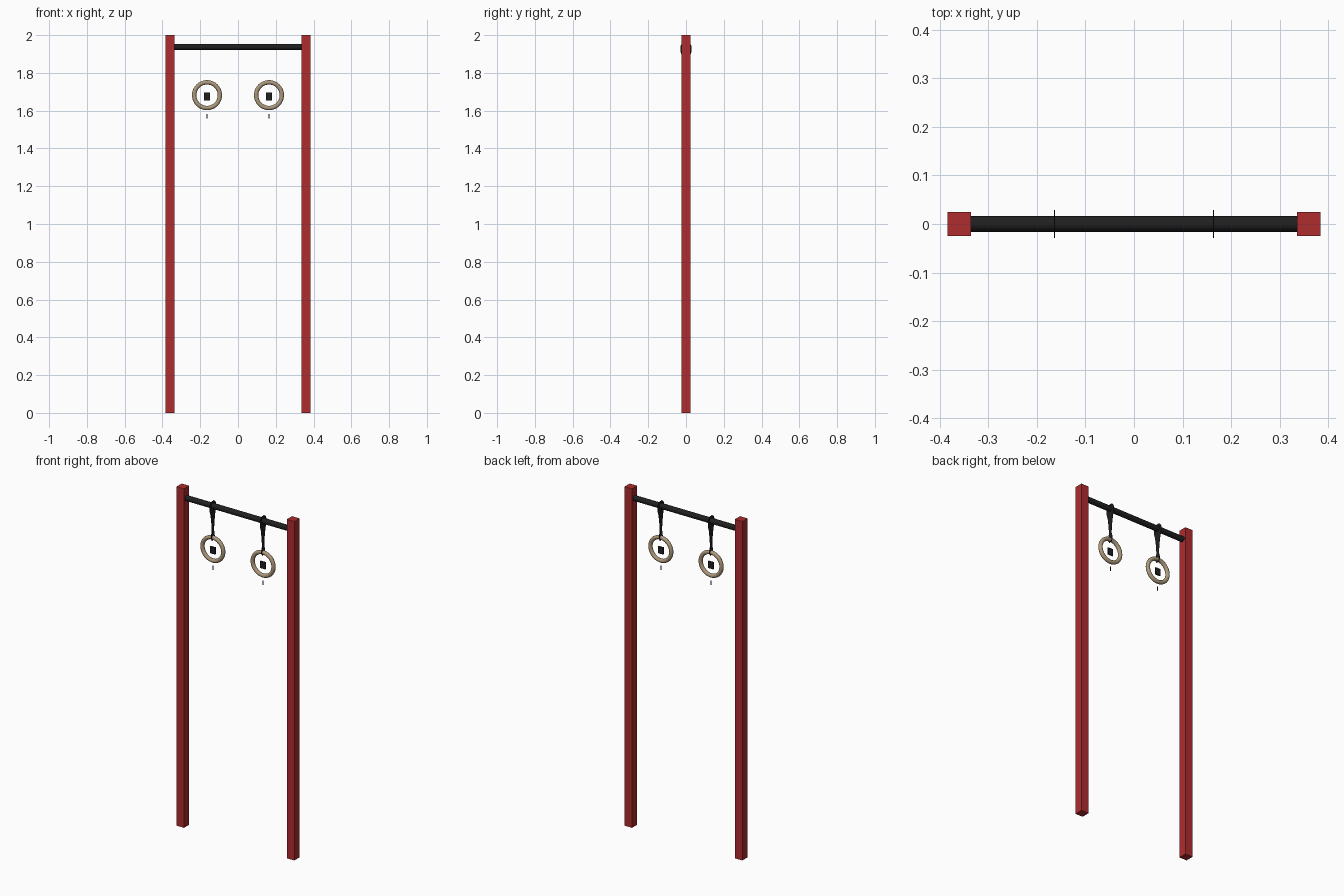
import bpy, bmesh, math

if "Cube" in bpy.data.objects:
    bpy.data.objects.remove(bpy.data.objects["Cube"])


def material(name, color):
    m = bpy.data.materials.new(name)
    m.diffuse_color = (*color, 1)
    m.use_nodes = True
    m.node_tree.nodes["Principled BSDF"].inputs["Base Color"].default_value = m.diffuse_color
    return m


RED = material("red paint", (0.42, 0.025, 0.027))
BLACK = material("black", (0.014, 0.014, 0.014))
WOOD = material("pale wood", (0.42, 0.32, 0.20))


def box(name, center, size, mat):
    bpy.ops.mesh.primitive_cube_add(size=1, location=center)
    ob = bpy.context.object
    ob.name = name
    ob.scale = size
    bpy.ops.object.transform_apply(location=False, rotation=False, scale=True)
    ob.data.materials.append(mat)
    return ob


def smooth(ob, mat):
    ob.data.materials.append(mat)
    bpy.ops.object.shade_smooth_by_angle(angle=math.radians(40))


# Strap outline: half width and height, wide round the bar and round the ring
STRAP = [(0.010, 1.966), (0.022, 1.958), (0.029, 1.943), (0.029, 1.912),
         (0.021, 1.885), (0.014, 1.84), (0.010, 1.79), (0.016, 1.768),
         (0.017, 1.748), (0.009, 1.733)]


def strap(name, x, mat):
    outline = STRAP + [(-y, z) for y, z in reversed(STRAP)]
    bm = bmesh.new()
    face = bm.faces.new([bm.verts.new((x - 0.0007, y, z)) for y, z in outline])
    ext = bmesh.ops.extrude_face_region(bm, geom=[face])
    verts = [g for g in ext["geom"] if isinstance(g, bmesh.types.BMVert)]
    bmesh.ops.translate(bm, verts=verts, vec=(0.0014, 0, 0))
    bmesh.ops.recalc_face_normals(bm, faces=bm.faces)
    me = bpy.data.meshes.new(name)
    bm.to_mesh(me)
    bm.free()
    me.materials.append(mat)
    bpy.context.collection.objects.link(bpy.data.objects.new(name, me))


# Cross bar between the posts
bpy.ops.mesh.primitive_cylinder_add(vertices=32, radius=0.016, depth=0.68,
                                    location=(0, 0, 1.937),
                                    rotation=(0, math.pi / 2, 0))
bpy.context.object.name = "cross_bar"
smooth(bpy.context.object, BLACK)

for side, s in (("left", -1), ("right", 1)):
    # Square upright post
    box(side + "_post", (s * 0.36, 0, 1), (0.049, 0.049, 2), RED)

    # Hanging ring and its strap
    x = s * 0.164
    bpy.ops.mesh.primitive_torus_add(major_radius=0.068, minor_radius=0.0115,
                                     major_segments=48, minor_segments=16,
                                     location=(x, 0, 1.682),
                                     rotation=(math.pi / 2, 0, 0))
    bpy.context.object.name = side + "_ring"
    smooth(bpy.context.object, WOOD)
    strap(side + "_strap", x, BLACK)

    # Buckle inside the ring and strap tail below it
    box(side + "_buckle", (x, 0, 1.675), (0.034, 0.008, 0.04), BLACK)
    box(side + "_strap_tail", (x, 0, 1.571), (0.004, 0.003, 0.025), BLACK)
